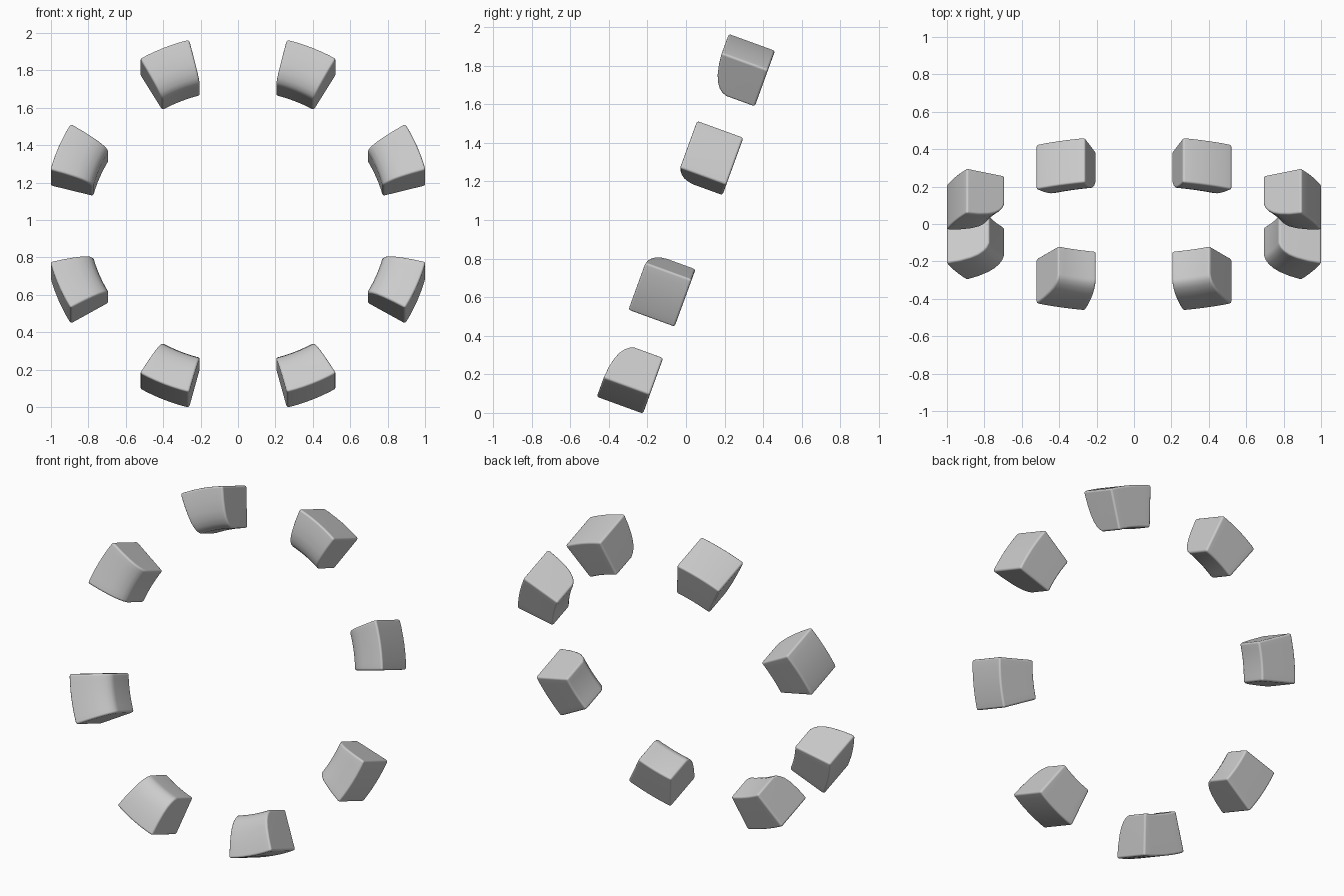
import bpy, bmesh
from math import sin, cos, radians
from mathutils import Vector

if "Cube" in bpy.data.objects:
    bpy.data.objects.remove(bpy.data.objects["Cube"])

TILT = radians(20)
CENTRE = Vector((0, 0, 0.98))
HALF = radians(7.9)      # half of each block's sweep
STEPS = 6
# radial section: (radius, height above ring plane), rounded at the inner front
SECTION = [(0.80, -0.127), (1.037, -0.127), (1.037, 0.129), (0.96, 0.122),
           (0.90, 0.110), (0.86, 0.096), (0.83, 0.077), (0.812, 0.058), (0.80, 0.032)]


def place(r, w, a):
    """Ring coordinates to world, with the ring leaning back."""
    v = r * sin(a)
    return CENTRE + Vector((r * cos(a),
                            v * sin(TILT) - w * cos(TILT),
                            v * cos(TILT) + w * sin(TILT)))


def ring_block(name, mid):
    bm = bmesh.new()
    rows = []
    for i in range(STEPS + 1):
        a = mid - HALF + 2 * HALF * i / STEPS
        rows.append([bm.verts.new(place(r, w, a)) for r, w in SECTION])
    n = len(SECTION)
    for p, q in zip(rows, rows[1:]):
        for j in range(n):
            k = (j + 1) % n
            bm.faces.new((p[j], p[k], q[k], q[j]))
    bm.faces.new(rows[0])
    bm.faces.new(rows[-1])
    bmesh.ops.recalc_face_normals(bm, faces=bm.faces)
    me = bpy.data.meshes.new(name)
    bm.to_mesh(me)
    bm.free()
    ob = bpy.data.objects.new(name, me)
    bpy.context.collection.objects.link(ob)
    for f in me.polygons:
        f.use_smooth = True
    # softened edges
    bev = ob.modifiers.new("soft_edges", 'BEVEL')
    bev.width = 0.012
    bev.segments = 3
    bev.limit_method = 'ANGLE'
    bev.angle_limit = radians(40)
    ob.modifiers.new("shading", 'WEIGHTED_NORMAL')


# eight blocks around the tilted ring
for k in range(8):
    ring_block(f"ring_block_{k + 1}", radians(22.5 + 45 * k))
